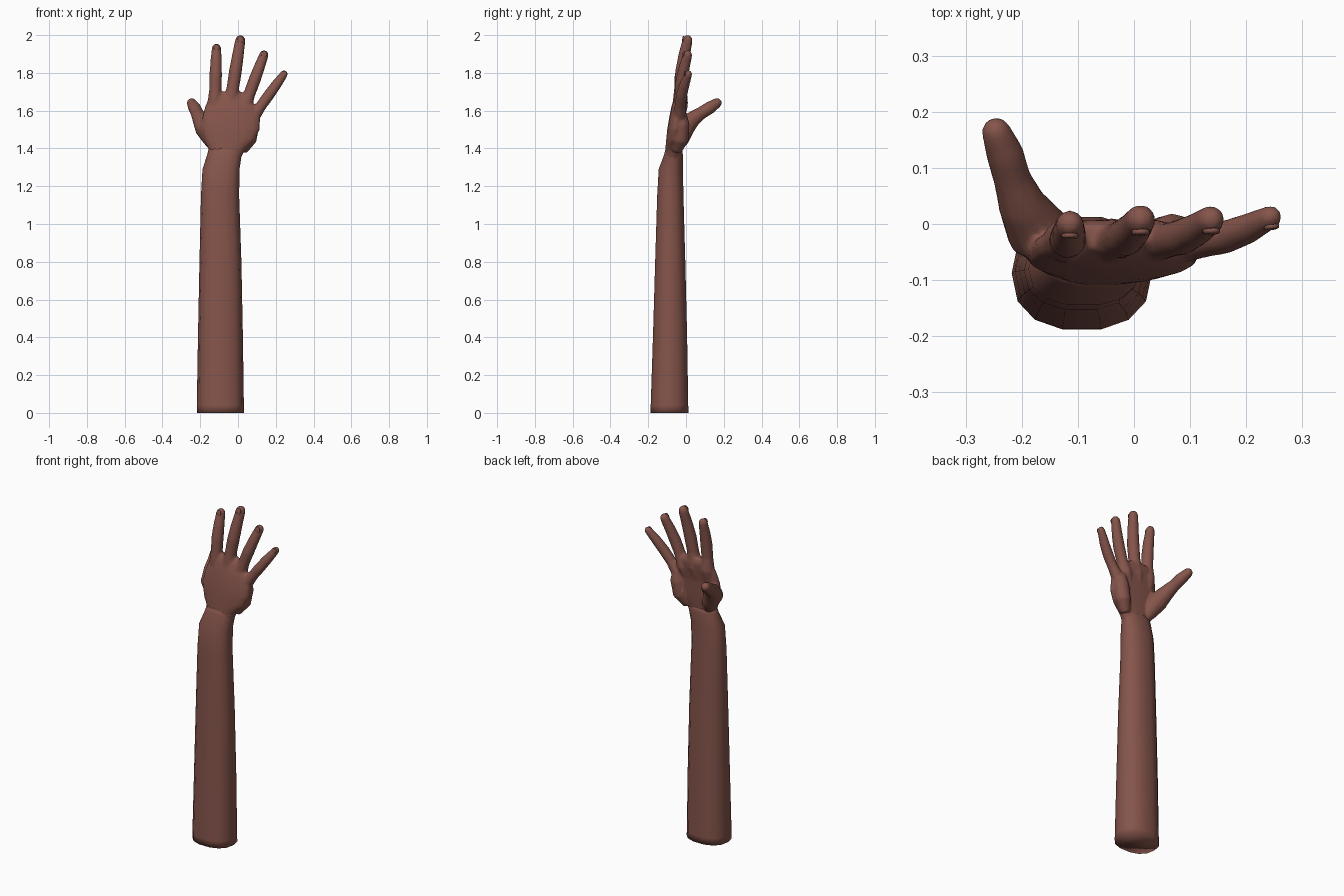
import bpy, bmesh, math
from mathutils import Vector

if "Cube" in bpy.data.objects:
    bpy.data.objects.remove(bpy.data.objects["Cube"])

skin = bpy.data.materials.new("brown_skin")
skin.diffuse_color = (0.235, 0.09, 0.07, 1)
skin.use_nodes = True
skin.node_tree.nodes["Principled BSDF"].inputs["Base Color"].default_value = skin.diffuse_color


def skin_rings(name, rings):
    """Bridge a list of closed rings and cap both ends."""
    bm = bmesh.new()
    loops = [[bm.verts.new(p) for p in r] for r in rings]
    n = len(loops[0])
    for a, b in zip(loops, loops[1:]):
        for i in range(n):
            j = (i + 1) % n
            bm.faces.new((a[i], a[j], b[j], b[i]))
    bm.faces.new(loops[0][::-1])
    bm.faces.new(loops[-1])
    bmesh.ops.recalc_face_normals(bm, faces=bm.faces)
    me = bpy.data.meshes.new(name)
    bm.to_mesh(me)
    bm.free()
    me.materials.append(skin)
    ob = bpy.data.objects.new(name, me)
    bpy.context.collection.objects.link(ob)
    for p in me.polygons:
        p.use_smooth = True
    return ob


def loft(name, sections, n=14, power=0.85):
    """Upright loft; each section is z, x0, x1, y0, y1."""
    def s(v):
        return math.copysign(abs(v) ** power, v)
    rings = []
    for z, x0, x1, y0, y1 in sections:
        rings.append([((x0 + x1) / 2 + (x1 - x0) / 2 * s(math.cos(2 * math.pi * i / n)),
                       (y0 + y1) / 2 + (y1 - y0) / 2 * s(math.sin(2 * math.pi * i / n)), z)
                      for i in range(n)])
    return skin_rings(name, rings)


def tube(name, path, n=12):
    """Tapered tube along points (x, y, z, radius) with a rounded tip."""
    pts = [Vector(p[:3]) for p in path]
    rad = [p[3] for p in path]
    tip_dir, tip, r = (pts[-1] - pts[-2]).normalized(), pts[-1], rad[-1]
    for f, k in ((0.55, 0.83), (0.87, 0.5), (1.0, 0.15)):
        pts.append(tip + tip_dir * r * f)
        rad.append(r * k)
    rings = []
    for i, p in enumerate(pts):
        d = (pts[min(i + 1, len(pts) - 1)] - pts[max(i - 1, 0)]).normalized()
        side = d.cross(Vector((0, 1, 0.2))).normalized()
        up = side.cross(d)
        rings.append([p + rad[i] * (side * math.cos(a) + up * math.sin(a))
                      for a in (2 * math.pi * k / n for k in range(n))])
    return skin_rings(name, rings)


# Forearm: long taper with a slanted end at the wrist
loft("forearm", [
    (0.0, -0.218, 0.032, -0.19, 0.015), (0.04, -0.218, 0.031, -0.189, 0.014),
    (0.4, -0.212, 0.026, -0.177, 0.008), (0.8, -0.204, 0.018, -0.165, -0.002),
    (1.15, -0.196, 0.006, -0.154, -0.012), (1.29, -0.188, 0.008, -0.146, -0.015),
    (1.37, -0.162, 0.02, -0.116, -0.016), (1.41, -0.152, 0.03, -0.106, -0.022)])

# Palm with its muscle pads
parts = [loft("palm", [
    (1.34, -0.15, 0.012, -0.115, -0.025), (1.39, -0.154, 0.035, -0.11, -0.02),
    (1.44, -0.178, 0.088, -0.106, -0.014), (1.5, -0.192, 0.115, -0.1, -0.01),
    (1.56, -0.19, 0.118, -0.09, -0.008), (1.62, -0.175, 0.1, -0.078, 0.002),
    (1.67, -0.155, 0.055, -0.062, 0.008), (1.7, -0.135, 0.02, -0.045, 0.0)], 18),
    tube("heel_pad", [(0.02, -0.05, 1.39, 0.03), (0.055, -0.03, 1.45, 0.045),
                      (0.07, -0.025, 1.53, 0.044), (0.07, -0.025, 1.58, 0.03)]),
    tube("thumb", [(-0.12, -0.05, 1.4, 0.03), (-0.14, -0.03, 1.45, 0.048),
                   (-0.175, -0.01, 1.51, 0.056), (-0.2, 0.035, 1.555, 0.043),
                   (-0.217, 0.08, 1.587, 0.034), (-0.23, 0.125, 1.615, 0.034),
                   (-0.245, 0.163, 1.64, 0.027)])]

# Four fingers: knuckle and tip centres, base and tip radius
fingers = {
    "index_finger": ((-0.122, -0.03, 1.64), (-0.114, 0.0, 1.93), 0.036, 0.025),
    "middle_finger": ((-0.04, -0.03, 1.64), (0.012, 0.008, 1.973), 0.037, 0.027),
    "ring_finger": ((0.035, -0.03, 1.62), (0.137, 0.008, 1.895), 0.035, 0.025),
    "little_finger": ((0.082, -0.035, 1.57), (0.243, 0.012, 1.793), 0.032, 0.021)}
nails = []
for name, (a, b, ra, rb) in fingers.items():
    a, b = Vector(a), Vector(b)
    path = []
    for t, k in ((-0.25, 0.8), (0, 1.12), (0.25, 0.9), (0.5, 0.93), (0.75, 0.85), (1, 0)):
        p = a.lerp(b, t)
        p.y -= 0.012 * max(0, math.sin(math.pi * t))
        path.append((*p, ra * k if k else rb))
    parts.append(tube(name, path))
    nails.append((name, b, (b - a).normalized(), rb))

# Fuse the hand into one smooth skin
bpy.ops.object.select_all(action='DESELECT')
for ob in parts:
    ob.select_set(True)
hand = parts[0]
bpy.context.view_layer.objects.active = hand
bpy.ops.object.join()
hand.name = "hand"
m = hand.modifiers.new("fuse", 'REMESH')
m.mode, m.voxel_size, m.use_smooth_shade = 'VOXEL', 0.006, True
m = hand.modifiers.new("soften", 'SMOOTH')
m.factor, m.iterations = 0.5, 5
m = hand.modifiers.new("simplify", 'DECIMATE')
m.ratio = 0.25
for mod in list(hand.modifiers):
    bpy.ops.object.modifier_apply(modifier=mod.name)
if not hand.data.materials:
    hand.data.materials.append(skin)
for p in hand.data.polygons:
    p.use_smooth = True
    p.material_index = 0

# Fingernails on the back of each fingertip
for name, tip, d, r in nails:
    side = d.cross(Vector((0, 1, 0))).normalized()
    out = side.cross(d).normalized()
    if out.y > 0:
        out = -out
    rings = []
    for h, k in ((0.72, 1.0), (0.98, 0.95), (1.04, 0.7)):
        rings.append([tip + out * r * h + d * r * 0.75 * k * math.sin(t)
                      + side * r * 0.62 * k * math.cos(t)
                      for t in (2 * math.pi * i / 10 for i in range(10))])
    skin_rings(name + "_nail", rings)
